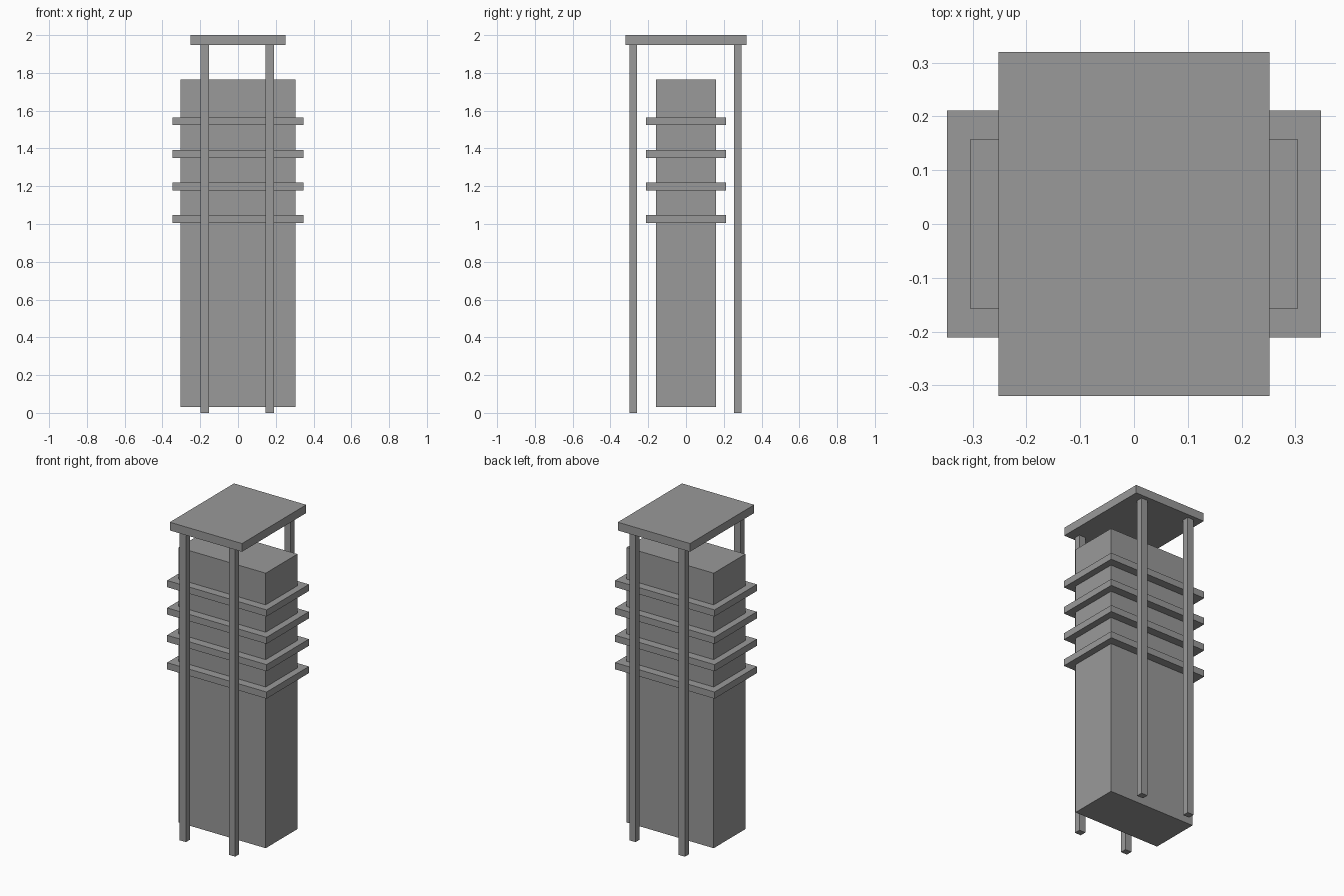
import bpy

default = bpy.data.objects.get("Cube")
if default:
    bpy.data.objects.remove(default, do_unlink=True)

# Single flat colour
grey = bpy.data.materials.new("mid_grey")
grey.use_nodes = True
colour = (0.32, 0.32, 0.32, 1)
grey.diffuse_color = colour
grey.node_tree.nodes["Principled BSDF"].inputs["Base Color"].default_value = colour


def box(name, x, y, z):
    """Box from (low, high) ranges on each axis."""
    ranges = (x, y, z)
    bpy.ops.mesh.primitive_cube_add(size=1, location=[(a + b) / 2 for a, b in ranges])
    obj = bpy.context.object
    obj.name = obj.data.name = name
    obj.scale = [b - a for a, b in ranges]
    bpy.ops.object.transform_apply(location=False, rotation=False, scale=True)
    obj.data.materials.append(grey)
    return obj


# Main tower block, raised slightly off the ground
box("tower_body", (-0.304, 0.304), (-0.158, 0.158), (0.03, 1.765))

# Four evenly spaced ledges around the upper half
for i in range(4):
    base = 1.005 + i * 0.1727
    box(f"ledge_{i + 1}", (-0.347, 0.347), (-0.211, 0.211), (base, base + 0.042))

# Four slender posts carrying the roof
for side, x in (("right", -0.176), ("left", 0.168)):
    for end, y in (("front", -0.279), ("back", 0.274)):
        box(f"{end}_{side}_post", (x - 0.022, x + 0.022), (y - 0.02, y + 0.02), (0, 1.948))

# Flat roof slab
box("roof_slab", (-0.252, 0.252), (-0.32, 0.32), (1.948, 2.0))
